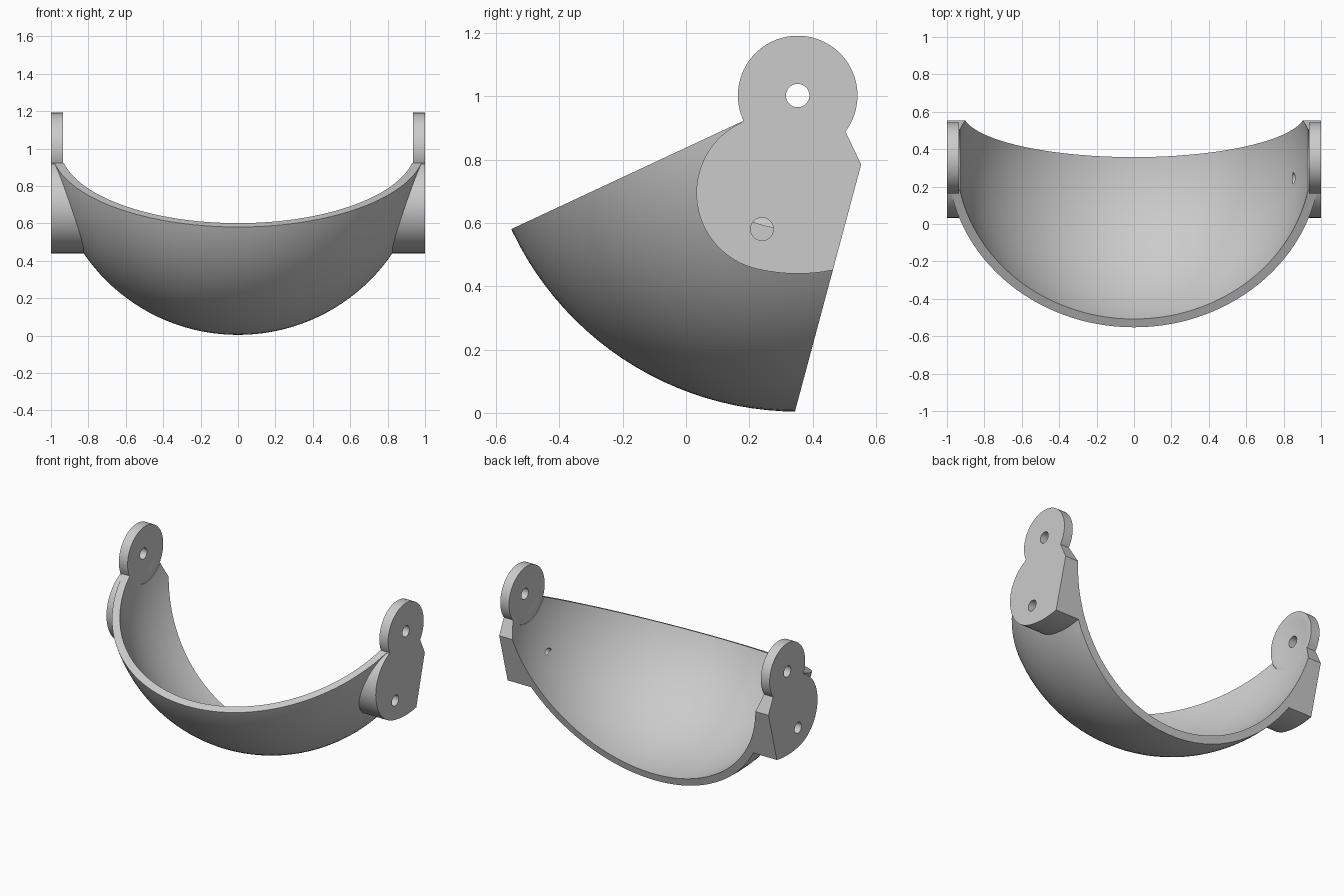
import bpy, bmesh
from math import sin, cos, tan, radians
from mathutils import Matrix, Vector

if "Cube" in bpy.data.objects:
    bpy.data.objects.remove(bpy.data.objects["Cube"])

PY, PZ = 0.353, 1.003        # pivot: centre of the bowl and of the ear discs
EAR = 0.189                  # ear disc radius
EAR_INNER = 0.935            # inner face of the ears
FRONT, BACK = radians(25), radians(15)   # tilt of the two bowl cuts


def finish(name, bm):
    bmesh.ops.recalc_face_normals(bm, faces=bm.faces)
    mesh = bpy.data.meshes.new(name)
    bm.to_mesh(mesh)
    bm.free()
    ob = bpy.data.objects.new(name, mesh)
    bpy.context.collection.objects.link(ob)
    return ob


def ball(name, radius):
    bm = bmesh.new()
    place = Matrix.Translation((0, PY, PZ)) @ Matrix.Rotation(radians(90), 4, 'Y')
    bmesh.ops.create_uvsphere(bm, u_segments=128, v_segments=64, radius=radius, matrix=place)
    return finish(name, bm)


def prism(name, outline, x0, x1):
    """Extrude a (y, z) outline along x."""
    bm = bmesh.new()
    face = bm.faces.new([bm.verts.new((x0, y, z)) for y, z in outline])
    out = bmesh.ops.extrude_face_region(bm, geom=[face])
    moved = [v for v in out["geom"] if isinstance(v, bmesh.types.BMVert)]
    bmesh.ops.translate(bm, verts=moved, vec=Vector((x1 - x0, 0, 0)))
    return finish(name, bm)


def arc(cy, cz, r, a0, a1, n):
    angles = [radians(a0 + (a1 - a0) * i / n) for i in range(n + 1)]
    return [(cy + r * cos(a), cz + r * sin(a)) for a in angles]


def combine(target, tool, operation):
    mod = target.modifiers.new("combine", 'BOOLEAN')
    mod.operation, mod.solver, mod.object = operation, 'EXACT', tool
    bpy.context.view_layer.objects.active = target
    bpy.ops.object.modifier_apply(modifier=mod.name)
    bpy.data.objects.remove(tool)


# Bowl ball with a thick boss on each side
visor = ball("bowl_with_ears", 0.999)
a = 256.5
reach, r_boss = 0.563, 0.246
cy = PY + (reach - r_boss) * cos(radians(a))
cz = PZ + (reach - r_boss) * sin(radians(a))
boss = arc(cy, cz, r_boss, 115, a, 40) + arc(PY, PZ, reach, a, 292, 12)[1:]
boss += [(0.8, 0.5), (0.8, 1.3), (0.0, 1.3)]
for side in (1, -1):
    combine(visor, prism("boss", boss, 0.6 * side, side), 'UNION')

# Side silhouette: ear disc on top, tilted front and back cuts below
low = -0.3
side_outline = arc(PY, PZ, EAR, -37, 205, 72)
side_outline += [(PY - 1.5 * cos(FRONT), PZ - 1.5 * sin(FRONT)), (-1.0, low),
                 (0.612 + (low - PZ) * tan(BACK), low),
                 (0.612 + (0.785 - PZ) * tan(BACK), 0.785)]
combine(visor, prism("silhouette", side_outline, -1.2, 1.2), 'INTERSECT')

# Hollow interior, flat inner ear faces
combine(visor, ball("hollow", 0.95), 'DIFFERENCE')
clearance = arc(PY, PZ, EAR + 0.001, 0, 357, 119)
combine(visor, prism("ear_clearance", clearance, -EAR_INNER, EAR_INNER), 'DIFFERENCE')

# Pivot holes go through, screw holes stop near the inner wall
combine(visor, prism("pivot_hole", arc(PY, PZ, 0.037, 0, 350, 35), -1.2, 1.2), 'DIFFERENCE')
screw = arc(0.24, 0.581, 0.036, 0, 350, 35)
for x0, x1 in ((0.85, 1.2), (-0.87, -1.2)):
    combine(visor, prism("screw_hole", screw, x0, x1), 'DIFFERENCE')

# Single plain grey
grey = bpy.data.materials.new("light_grey")
grey.use_nodes = True
colour = (0.6, 0.6, 0.6, 1)
grey.diffuse_color = colour
grey.node_tree.nodes["Principled BSDF"].inputs["Base Color"].default_value = colour
visor.data.materials.clear()
visor.data.materials.append(grey)

bpy.ops.object.select_all(action='DESELECT')
visor.select_set(True)
bpy.context.view_layer.objects.active = visor
bpy.ops.object.shade_smooth_by_angle(angle=radians(25))
